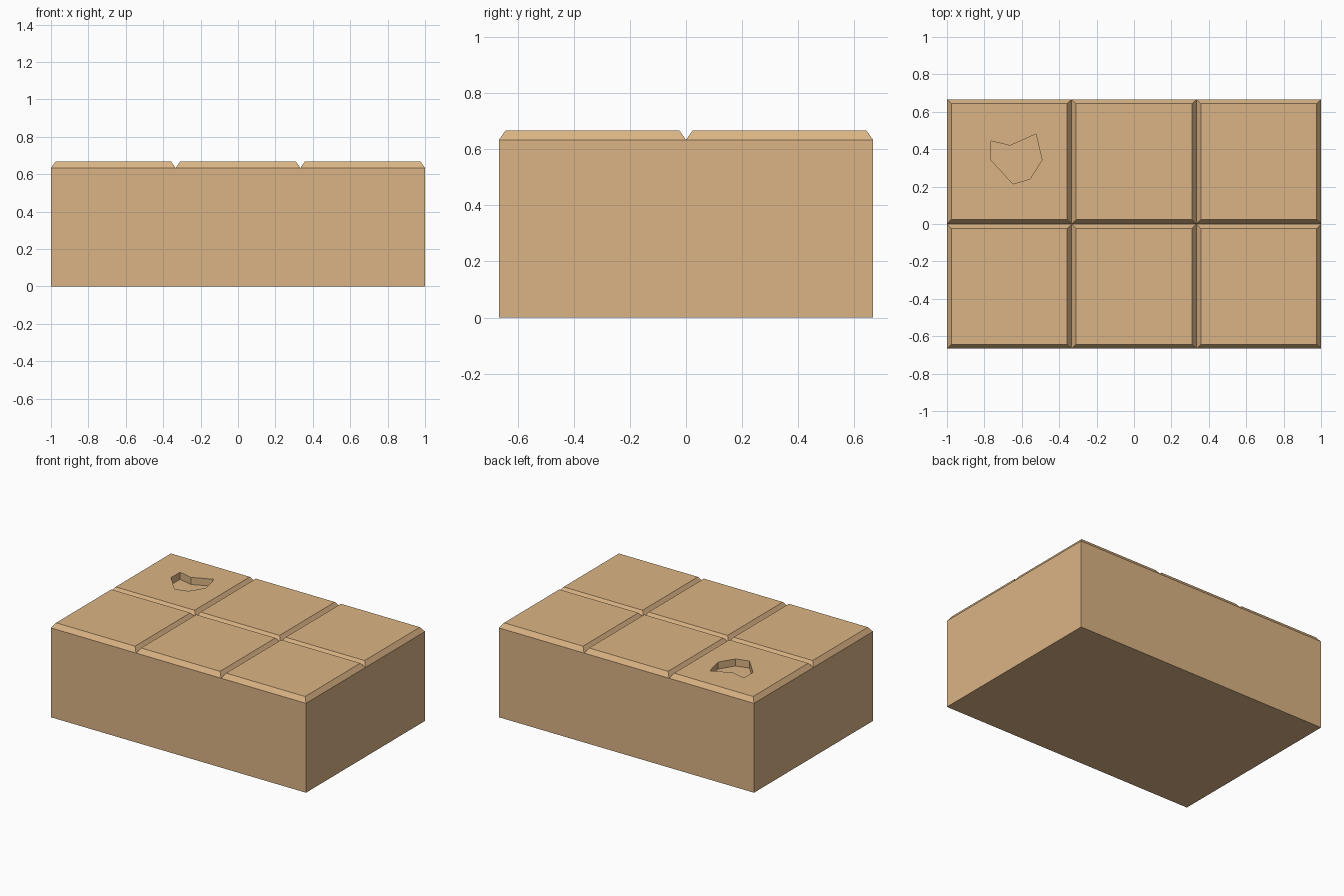
import bpy, bmesh
from mathutils import Matrix

if "Cube" in bpy.data.objects:
    bpy.data.objects.remove(bpy.data.objects["Cube"])

BEVEL = 1 / 30
TOP = 2 / 3
PIT_DEPTH = 0.05

mat = bpy.data.materials.new("tan_stone")
mat.diffuse_color = (0.71, 0.456, 0.233, 1)
mat.use_nodes = True
mat.node_tree.nodes["Principled BSDF"].inputs["Base Color"].default_value = mat.diffuse_color


def make_object(name, bm):
    bmesh.ops.recalc_face_normals(bm, faces=bm.faces)
    mesh = bpy.data.meshes.new(name)
    bm.to_mesh(mesh)
    bm.free()
    mesh.materials.append(mat)
    obj = bpy.data.objects.new(name, mesh)
    bpy.context.collection.objects.link(obj)
    return obj


# Slab: a 3 x 2 grid of tiles on one solid block
bm = bmesh.new()
bmesh.ops.create_grid(bm, x_segments=3, y_segments=2, size=1,
                      matrix=Matrix.Translation((0, 0, TOP - BEVEL)) @ Matrix.Diagonal((1, 2 / 3, 1, 1)))
tiles = list(bm.faces)
rim = [e for e in bm.edges if e.is_boundary]

# Straight sides and flat underside
new = bmesh.ops.extrude_edge_only(bm, edges=rim)["geom"]
for v in new:
    if isinstance(v, bmesh.types.BMVert):
        v.co.z = 0
bmesh.ops.edgeloop_fill(bm, edges=[e for e in bm.edges if e.is_boundary])

# Raised tile tops with chamfered borders
bmesh.ops.recalc_face_normals(bm, faces=bm.faces)
bmesh.ops.inset_individual(bm, faces=tiles, thickness=BEVEL, depth=BEVEL)
bmesh.ops.dissolve_limit(bm, angle_limit=0.01, verts=bm.verts, edges=bm.edges)
slab = make_object("tiled_slab", bm)

# Irregular chip sunk into the back left tile
outline = [(-0.765, 0.444), (-0.765, 0.342), (-0.647, 0.214), (-0.556, 0.241),
           (-0.492, 0.342), (-0.524, 0.481), (-0.663, 0.419)]
bm = bmesh.new()
floor = bm.faces.new([bm.verts.new((x, y, TOP - PIT_DEPTH)) for x, y in outline])
lid = bmesh.ops.extrude_face_region(bm, geom=[floor], use_keep_orig=True)["geom"]
bmesh.ops.translate(bm, vec=(0, 0, 0.2),
                    verts=[v for v in lid if isinstance(v, bmesh.types.BMVert)])
cutter = make_object("chip_cutter", bm)
cutter.hide_render = True
cutter.display_type = 'WIRE'

mod = slab.modifiers.new("chip", 'BOOLEAN')
mod.operation = 'DIFFERENCE'
mod.solver = 'EXACT'
mod.object = cutter
